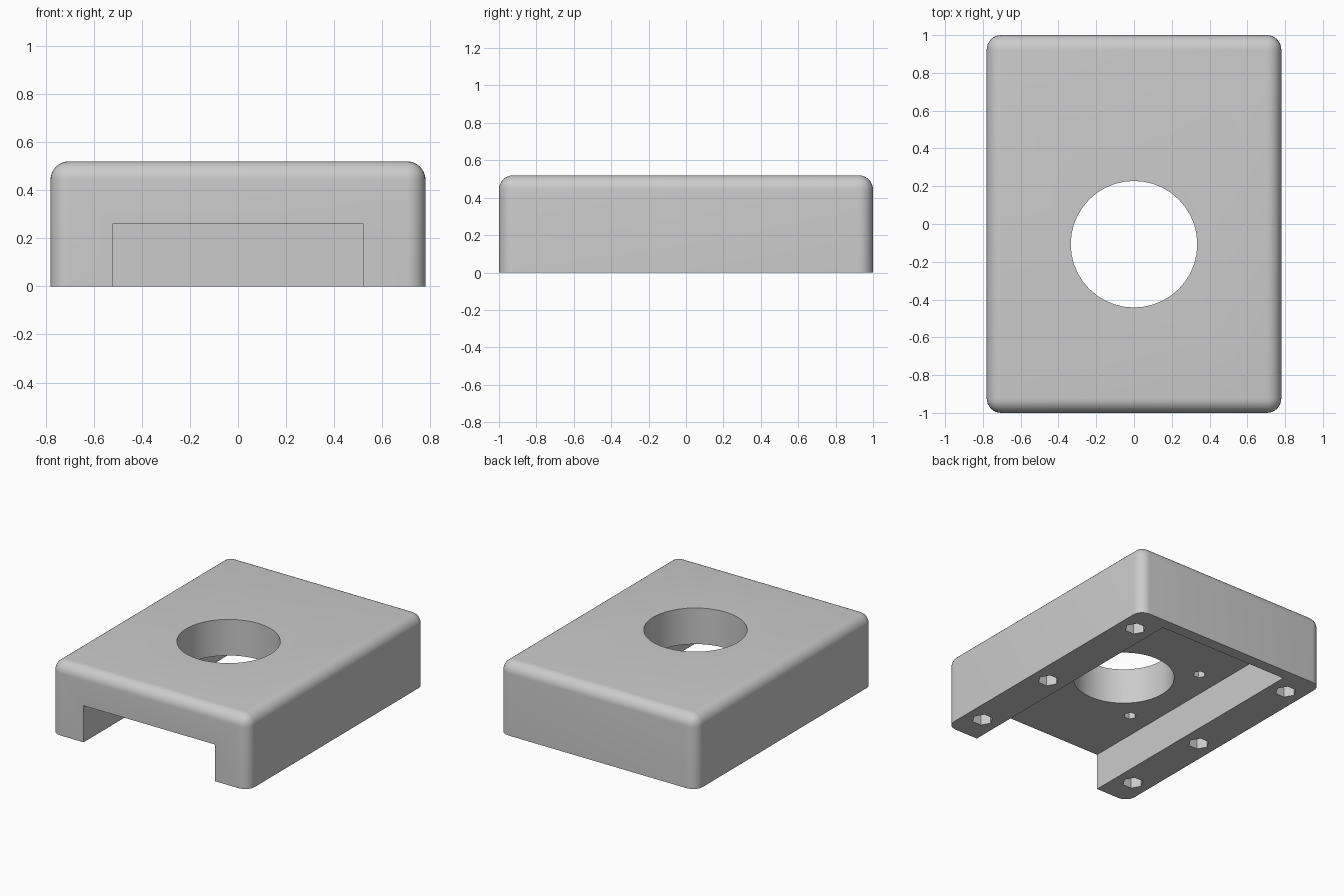
import bpy
import bmesh
from math import radians
from mathutils import Matrix

cube = bpy.data.objects.get("Cube")
if cube:
    bpy.data.objects.remove(cube, do_unlink=True)

WIDTH, LENGTH, HEIGHT = 1.56, 2.0, 0.52
SLOT_WIDTH, SLOT_HEIGHT, SLOT_END = 1.04, 0.262, 0.917
BORE_Y = -0.107

grey = bpy.data.materials.new("plain grey")
grey.use_nodes = True
grey.diffuse_color = (0.6, 0.6, 0.6, 1)
grey.node_tree.nodes["Principled BSDF"].inputs["Base Color"].default_value = (0.6, 0.6, 0.6, 1)


def make_object(name, bm):
    mesh = bpy.data.meshes.new(name)
    bm.to_mesh(mesh)
    bm.free()
    mesh.materials.append(grey)
    obj = bpy.data.objects.new(name, mesh)
    bpy.context.collection.objects.link(obj)
    return obj


def box(low, high):
    bm = bmesh.new()
    size = [h - l for l, h in zip(low, high)]
    centre = [(h + l) / 2 for l, h in zip(low, high)]
    bmesh.ops.create_cube(bm, size=1, matrix=Matrix.Translation(centre) @ Matrix.Diagonal((*size, 1)))
    return bm


def cylinder(x, y, bottom, top, radius, sides, turn=0):
    bm = bmesh.new()
    place = Matrix.Translation((x, y, (bottom + top) / 2)) @ Matrix.Rotation(radians(turn), 4, "Z")
    bmesh.ops.create_cone(bm, cap_ends=True, segments=sides, radius1=radius, radius2=radius,
                          depth=top - bottom, matrix=place)
    return bm


def cut(target, bm):
    cutter = make_object("cutter", bm)
    cutter.hide_render = True
    mod = target.modifiers.new("cut", "BOOLEAN")
    mod.operation = "DIFFERENCE"
    mod.solver = "EXACT"
    mod.object = cutter
    bpy.ops.object.modifier_apply(modifier=mod.name)
    bpy.data.objects.remove(cutter, do_unlink=True)


# Block with every edge rounded except around the underside
bm = box((-WIDTH / 2, -LENGTH / 2, 0), (WIDTH / 2, LENGTH / 2, HEIGHT))
rounded = [e for e in bm.edges if max(v.co.z for v in e.verts) > 0.1]
bmesh.ops.bevel(bm, geom=rounded, offset=0.077, segments=8, profile=0.5, affect="EDGES")
body = make_object("cover_body", bm)
bpy.context.view_layer.objects.active = body
body.select_set(True)

# Channel under the block, open at the front
cut(body, box((-SLOT_WIDTH / 2, -1.2, -0.2), (SLOT_WIDTH / 2, SLOT_END, SLOT_HEIGHT)))

# Large round opening through the top
cut(body, cylinder(0, BORE_Y, -0.1, HEIGHT + 0.1, 0.335, 40))

for side in (-1, 1):
    # Hexagonal sockets under the rails
    for y in (-0.785, BORE_Y, 0.79):
        cut(body, cylinder(side * 0.65, y, -0.1, 0.34, 0.07, 6, 30))
    # Small screw holes in the channel ceiling
    for step in (-1, 1):
        cut(body, cylinder(side * 0.356, BORE_Y + step * 0.357, 0.15, 0.42, 0.042, 6, 30))

bpy.ops.object.shade_smooth_by_angle(angle=radians(30))
